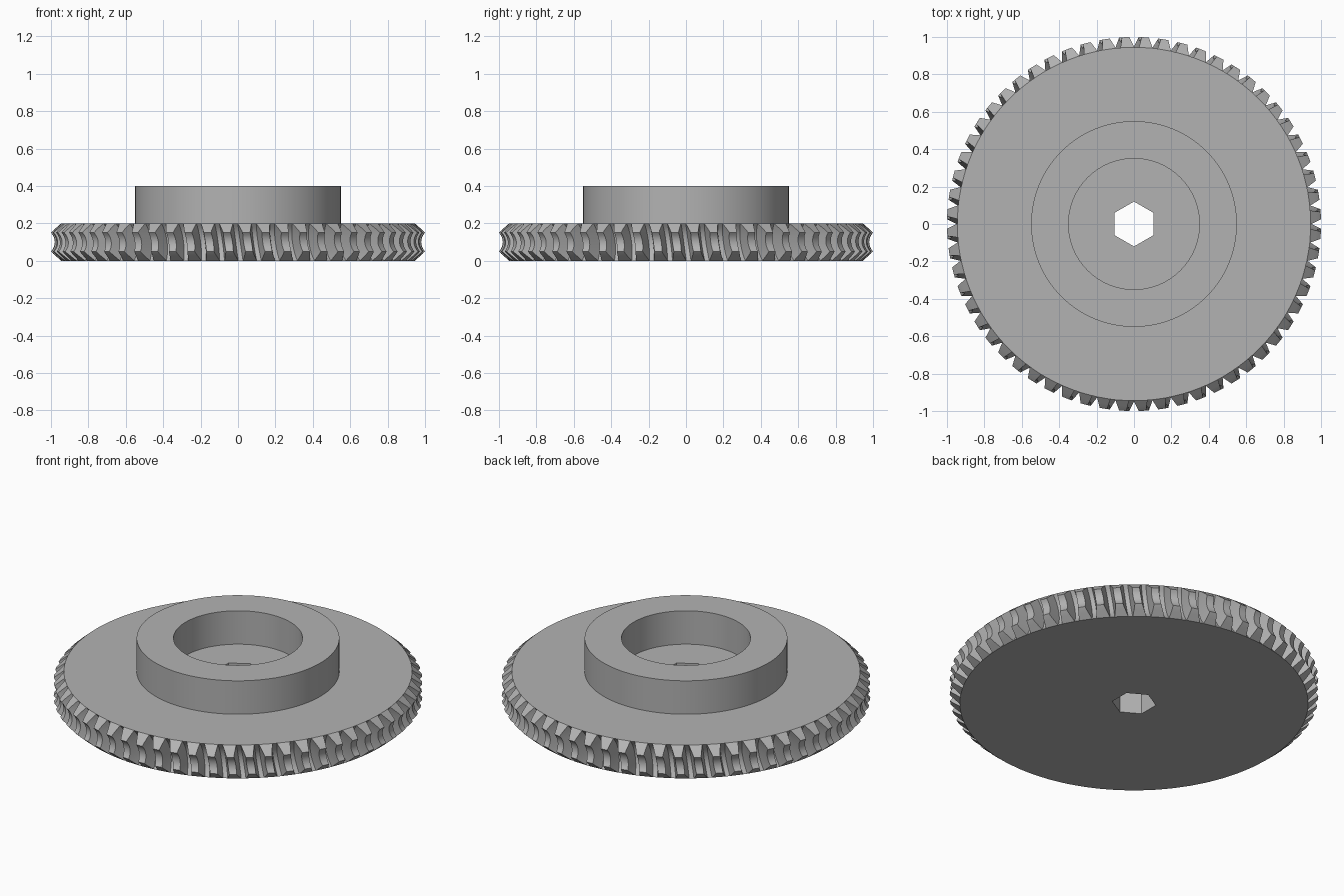
import bpy, bmesh
from math import sin, cos, pi, sqrt

TEETH = 60
THICK = 0.2
MID = THICK / 2
TWIST = 0.15           # radians of tooth lean per unit of height
FACE_R = 0.945         # radius of the flat faces
LAYERS = 16

if "Cube" in bpy.data.objects:
    bpy.data.objects.remove(bpy.data.objects["Cube"])

grey = bpy.data.materials.new("plain grey")
grey.use_nodes = True
colour = (0.45, 0.45, 0.45, 1)
grey.diffuse_color = colour
grey.node_tree.nodes["Principled BSDF"].inputs["Base Color"].default_value = colour


def finish(bm, name):
    bmesh.ops.remove_doubles(bm, verts=bm.verts, dist=0.0005)
    bmesh.ops.recalc_face_normals(bm, faces=bm.faces)
    mesh = bpy.data.meshes.new(name)
    bm.to_mesh(mesh)
    bm.free()
    mesh.materials.append(grey)
    ob = bpy.data.objects.new(name, mesh)
    bpy.context.collection.objects.link(ob)
    bpy.ops.object.select_all(action='DESELECT')
    ob.select_set(True)
    bpy.context.view_layer.objects.active = ob
    bpy.ops.object.shade_smooth_by_angle(angle=pi / 6)
    return ob


def ring(bm, points, z):
    return [bm.verts.new((r * cos(a), r * sin(a), z)) for r, a in points]


def bridge(bm, lower, upper):
    n = len(lower)
    for i in range(n):
        j = (i + 1) % n
        bm.faces.new((lower[i], lower[j], upper[j], upper[i]))


def throat(base, radius, z):
    """Concave arc that wraps around the mating worm."""
    d = min(abs(z - MID), radius)
    return base + radius - sqrt(radius ** 2 - d ** 2)


def tooth_ring(z):
    """Radius and angle of every outline point at one height."""
    chamfer = FACE_R + 1.15 * min(z, THICK - z)
    root = min(throat(0.905, 0.14, z), chamfer)
    tip = max(root, min(throat(0.98, 0.0725, z), 1.0, chamfer))
    wide = 0.039
    narrow = wide - 0.018 * (tip - root) / 0.08
    lean = -TWIST * (z - MID)
    points = []
    for k in range(TEETH):
        a = (k + 0.5) * 2 * pi / TEETH + lean
        points += [(root, a - wide), (tip, a - narrow), (tip, a + narrow), (root, a + wide)]
    return points


# Toothed wheel with a hexagonal bore
bm = bmesh.new()
heights = [THICK * i / LAYERS for i in range(LAYERS + 1)]
rings = [ring(bm, tooth_ring(z), z) for z in heights]
for low, high in zip(rings, rings[1:]):
    bridge(bm, low, high)
hexagon = [(0.12, pi / 6 + k * pi / 3) for k in range(6)]
bore = [ring(bm, hexagon, z) for z in (0, THICK)]
bridge(bm, *bore)
bmesh.ops.remove_doubles(bm, verts=bm.verts, dist=0.0005)
for z in (0, THICK):
    rim = [e for e in bm.edges if all(abs(v.co.z - z) < 1e-5 for v in e.verts)]
    bmesh.ops.triangle_fill(bm, edges=rim, use_beauty=True)
finish(bm, "worm_wheel")

# Raised ring-shaped hub
bm = bmesh.new()
loops = [ring(bm, [(r, k * 2 * pi / 96) for k in range(96)], z)
         for r, z in ((0.55, THICK), (0.55, 0.4), (0.35, 0.4), (0.35, THICK))]
for low, high in zip(loops, loops[1:]):
    bridge(bm, low, high)
finish(bm, "hub_ring")
